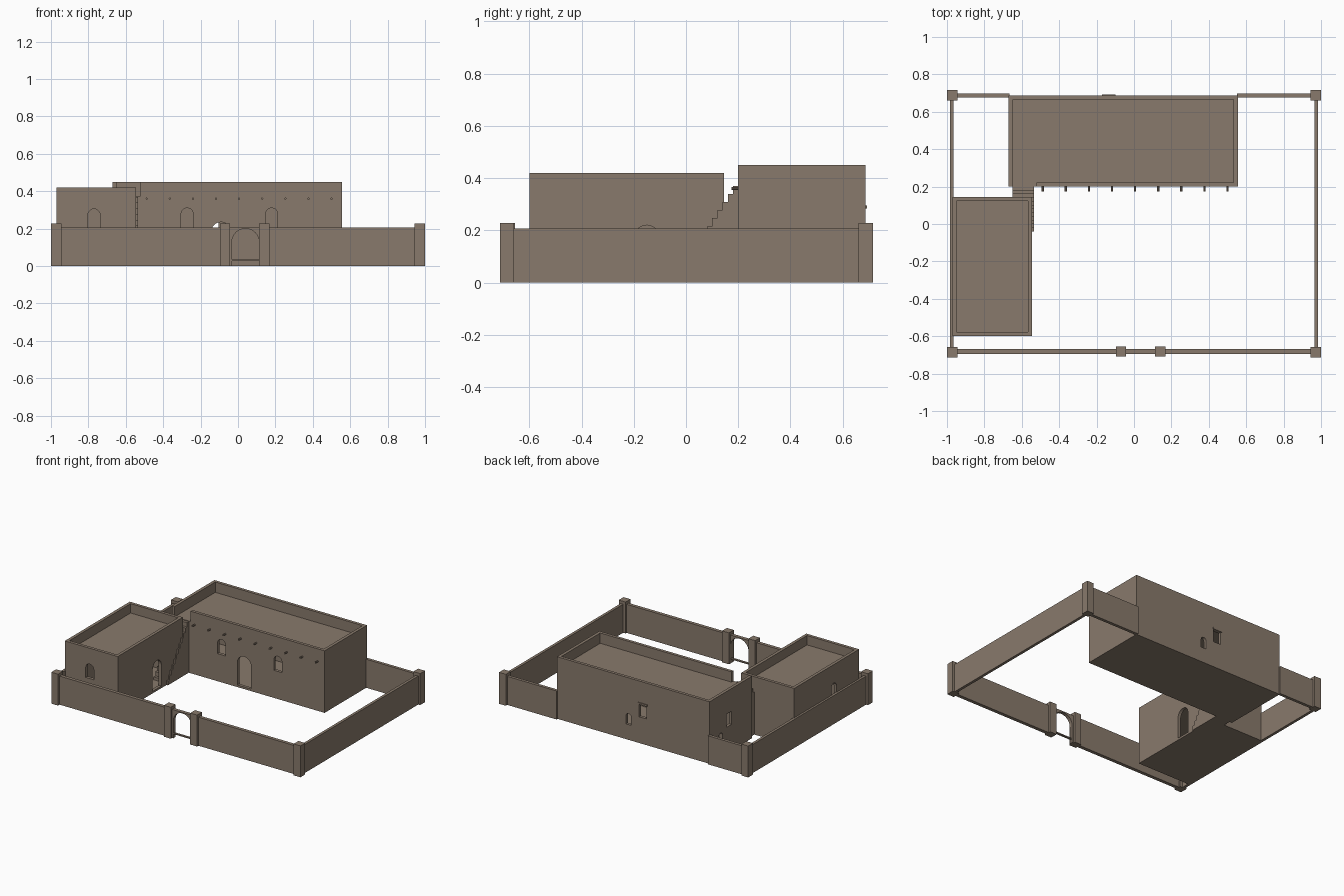
import bpy, math
from mathutils import Matrix

cube = bpy.data.objects.get("Cube")
if cube:
    bpy.data.objects.remove(cube, do_unlink=True)

adobe = bpy.data.materials.new("adobe_brown")
adobe.use_nodes = True
COLOR = (0.25, 0.195, 0.15, 1)
adobe.diffuse_color = COLOR
adobe.node_tree.nodes["Principled BSDF"].inputs["Base Color"].default_value = COLOR


def add(name, mesh):
    mesh.materials.clear()
    mesh.materials.append(adobe)
    ob = bpy.data.objects.new(name, mesh)
    bpy.context.collection.objects.link(ob)
    return ob


def box(name, x0, x1, y0, y1, z0, z1):
    v = [(x, y, z) for x in (x0, x1) for y in (y0, y1) for z in (z0, z1)]
    f = [(0, 1, 3, 2), (4, 6, 7, 5), (0, 4, 5, 1), (2, 3, 7, 6), (0, 2, 6, 4), (1, 5, 7, 3)]
    mesh = bpy.data.meshes.new(name)
    mesh.from_pydata(v, [], f)
    return add(name, mesh)


def rect(a, b, z0, z1):
    return [(a, z0), (b, z0), (b, z1), (a, z1)]


def arch(c, z0, z1, w, n=10):
    r = w / 2
    top = [(c + r * math.cos(math.pi * i / n), z1 - r + r * math.sin(math.pi * i / n))
           for i in range(n + 1)]
    return [(c - r, z0), (c + r, z0)] + top


def panel(name, along, at, thick, outline, holes=()):
    """Upright slab with holes, running along x or y and centred on the plane 'at'."""
    cu = bpy.data.curves.new(name, 'CURVE')
    cu.dimensions = '2D'
    cu.fill_mode = 'BOTH'
    cu.extrude = thick / 2
    for pts in [outline, *holes]:
        sp = cu.splines.new('POLY')
        sp.points.add(len(pts) - 1)
        for p, (u, v) in zip(sp.points, pts):
            p.co = (u, v, 0, 1)
        sp.use_cyclic_u = True
    tmp = bpy.data.objects.new(name, cu)
    mesh = bpy.data.meshes.new_from_object(tmp)
    bpy.data.objects.remove(tmp)
    bpy.data.curves.remove(cu)
    if along == 'x':
        m = Matrix(((1, 0, 0, 0), (0, 0, -1, at), (0, 1, 0, 0), (0, 0, 0, 1)))
    else:
        m = Matrix(((0, 0, 1, at), (1, 0, 0, 0), (0, 1, 0, 0), (0, 0, 0, 1)))
    mesh.transform(m)
    for p in mesh.polygons:
        p.use_smooth = False
    return add(name, mesh)


T = 0.022  # house wall thickness


def house(name, x0, x1, y0, y1, h, roof, holes, front=None):
    """Hollow flat-roofed house with a parapet; holes are listed per side."""
    panel(name + "_front_wall", 'x', y0 + T / 2, T, front or rect(x0, x1, 0, h), holes.get("front", ()))
    panel(name + "_back_wall", 'x', y1 - T / 2, T, rect(x0, x1, 0, h), holes.get("back", ()))
    side = rect(y0 + T, y1 - T, 0, h)
    panel(name + "_right_wall", 'y', x0 + T / 2, T, side, holes.get("right", ()))
    panel(name + "_left_wall", 'y', x1 - T / 2, T, side, holes.get("left", ()))
    box(name + "_roof", x0 + T, x1 - T, y0 + T, y1 - T, roof - 0.03, roof)
    box(name + "_floor", x0 + T, x1 - T, y0 + T, y1 - T, 0, 0.01)


# Main house, with a gap in the front parapet where the stairs arrive
X0, X1, H, ROOF = -0.67, 0.555, 0.45, 0.375
front = [(X0, 0), (X1, 0), (X1, H), (-0.52, H), (-0.52, ROOF), (-0.648, ROOF), (-0.648, H), (X0, H)]
house("main_house", X0, X1, 0.2, 0.687, H, ROOF, {
    "front": [arch(-0.09, 0.015, 0.235, 0.11), arch(-0.272, 0.2, 0.31, 0.065), arch(0.18, 0.2, 0.31, 0.065)],
    "back": [rect(-0.165, -0.105, 0.19, 0.283), arch(-0.02, 0.11, 0.19, 0.042)],
    "right": [rect(0.435, 0.495, 0.19, 0.285), arch(0.56, 0.1, 0.175, 0.042)],
}, front)
box("back_window_lintel", -0.172, -0.098, 0.68, 0.693, 0.283, 0.295)

# Side house
house("side_house", -0.97, -0.545, -0.6, 0.145, 0.42, 0.352, {
    "front": [arch(-0.77, 0.2, 0.305, 0.065)],
    "left": [arch(-0.15, 0.015, 0.22, 0.1)],
    "right": [arch(-0.31, 0.19, 0.285, 0.06)],
})

# Roof beam ends along the main front
for i in range(9):
    x = -0.488 + i * 0.1235
    bpy.ops.mesh.primitive_cylinder_add(vertices=8, radius=0.006, depth=0.05,
                                        location=(x, 0.199, 0.36), rotation=(math.pi / 2, 0, 0))
    beam = bpy.context.object
    beam.name = f"roof_beam_{i + 1}"
    beam.data.materials.append(adobe)

# Stairs rising to the main roof, as one stepped profile
STEPS, Y_LOW, Y_TOP = 12, -0.04, 0.2
run, rise = (Y_TOP - Y_LOW) / STEPS, 0.37 / STEPS
steps = [(Y_TOP, 0), (Y_LOW, 0)]
for i in range(STEPS):
    steps += [(Y_LOW + i * run, (i + 1) * rise), (Y_LOW + (i + 1) * run, (i + 1) * rise)]
panel("stairs", 'y', -0.5925, 0.115, steps)

# Courtyard walls
WALL = 0.207
for side, x in (("left", 0.975), ("right", -0.975)):
    panel(side + "_yard_wall", 'y', x, 0.02, rect(-0.66, 0.665, 0, WALL))
panel("back_yard_wall_left", 'x', 0.688, 0.022, rect(0.55, 0.95, 0, WALL))
panel("back_yard_wall_right", 'x', 0.688, 0.022, rect(-0.95, -0.665, 0, WALL))
gate = arch(0.04, 0, 0.2, 0.146, 16)
front_wall = [(-0.95, 0), *[gate[0]], *reversed(gate[2:]), gate[1], (0.95, 0), (0.95, WALL), (-0.95, WALL)]
panel("front_yard_wall", 'x', -0.682, 0.025, front_wall)
box("gate_threshold", -0.04, 0.12, -0.69, -0.675, 0.028, 0.036)

# Corner and gate posts
P = 0.0275
for name, x, y in (("front_left", 0.9725, -0.685), ("front_right", -0.9725, -0.685),
                   ("back_left", 0.9725, 0.688), ("back_right", -0.9725, 0.688),
                   ("gate_right", -0.07, -0.682), ("gate_left", 0.141, -0.682)):
    box(name + "_post", x - P, x + P, y - P, y + P, 0, 0.228)
